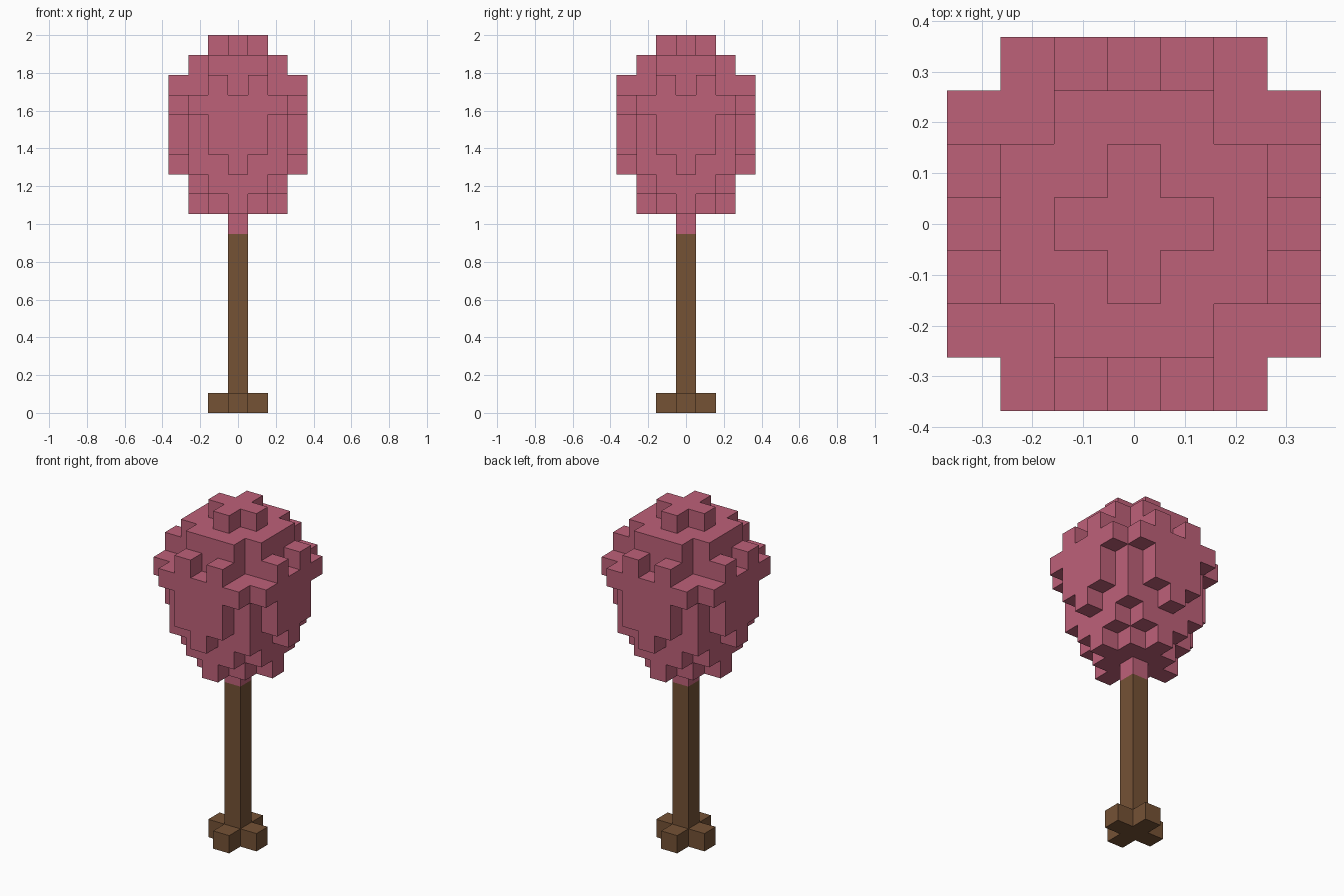
import bpy, bmesh
from mathutils import Vector

cube = bpy.data.objects.get("Cube")
if cube:
    bpy.data.objects.remove(cube, do_unlink=True)

CELL = 2 / 19      # edge length of one block
RADIUS = 3         # blocks from the axis to the widest point


def material(name, rgb):
    m = bpy.data.materials.new(name)
    m.use_nodes = True
    m.diffuse_color = (*rgb, 1)
    bsdf = m.node_tree.nodes["Principled BSDF"]
    bsdf.inputs["Base Color"].default_value = (*rgb, 1)
    bsdf.inputs["Roughness"].default_value = 0.9
    return m


bark = material("bark_brown", (0.178, 0.084, 0.036))
blossom = material("blossom_pink", (0.515, 0.119, 0.191))


def layers(first, last, rule):
    """Blocks of layers first..last; the rule sees the smaller and larger
    distance from the axis, so each layer is symmetric in all four directions."""
    span = range(-RADIUS, RADIUS + 1)
    return {(x, y, z) for z in range(first, last + 1) for x in span for y in span
            if rule(min(abs(x), abs(y)), max(abs(x), abs(y)))}


def column(a, b): return b == 0
def cross(a, b): return a + b <= 1
def diamond(a, b): return a + b <= 2
def cut_square(a, b): return b <= 2 and a < 2


# Base and trunk
roots = layers(0, 0, cross)
trunk = layers(1, 8, column)

# Canopy from the bottom up
canopy = layers(9, 9, column)
canopy |= layers(10, 10, diamond)
canopy |= layers(11, 11, cut_square)
canopy |= layers(12, 12, lambda a, b: b <= 2 or a == 0)
canopy |= layers(13, 14, lambda a, b: b <= 2 or a <= 1)
canopy |= layers(15, 15, lambda a, b: a <= 2)
canopy |= layers(16, 16, lambda a, b: cut_square(a, b) or (a, b) == (1, 3))
canopy |= layers(17, 17, cut_square)
canopy |= layers(18, 18, cross)

solid = roots | trunk | canopy


def build(name, cells, mat):
    """Make one object from the exposed sides of its blocks."""
    bm = bmesh.new()
    for cell in sorted(cells):
        centre = Vector(cell) + Vector((0, 0, 0.5))
        for axis in range(3):
            for sign in (-1, 1):
                n = Vector((0, 0, 0))
                n[axis] = sign
                if tuple(int(c + d) for c, d in zip(cell, n)) in solid:
                    continue
                u = Vector((0, 0, 0))
                u[(axis + 1) % 3] = 0.5
                v = n.cross(u)
                mid = centre + n * 0.5
                corners = (mid - u - v, mid + u - v, mid + u + v, mid - u + v)
                bm.faces.new([bm.verts.new(c * CELL) for c in corners])
    bmesh.ops.remove_doubles(bm, verts=bm.verts, dist=CELL * 0.01)
    mesh = bpy.data.meshes.new(name)
    bm.to_mesh(mesh)
    bm.free()
    mesh.materials.append(mat)
    obj = bpy.data.objects.new(name, mesh)
    bpy.context.collection.objects.link(obj)


build("root_cross", roots, bark)
build("trunk", trunk, bark)
build("canopy", canopy, blossom)
